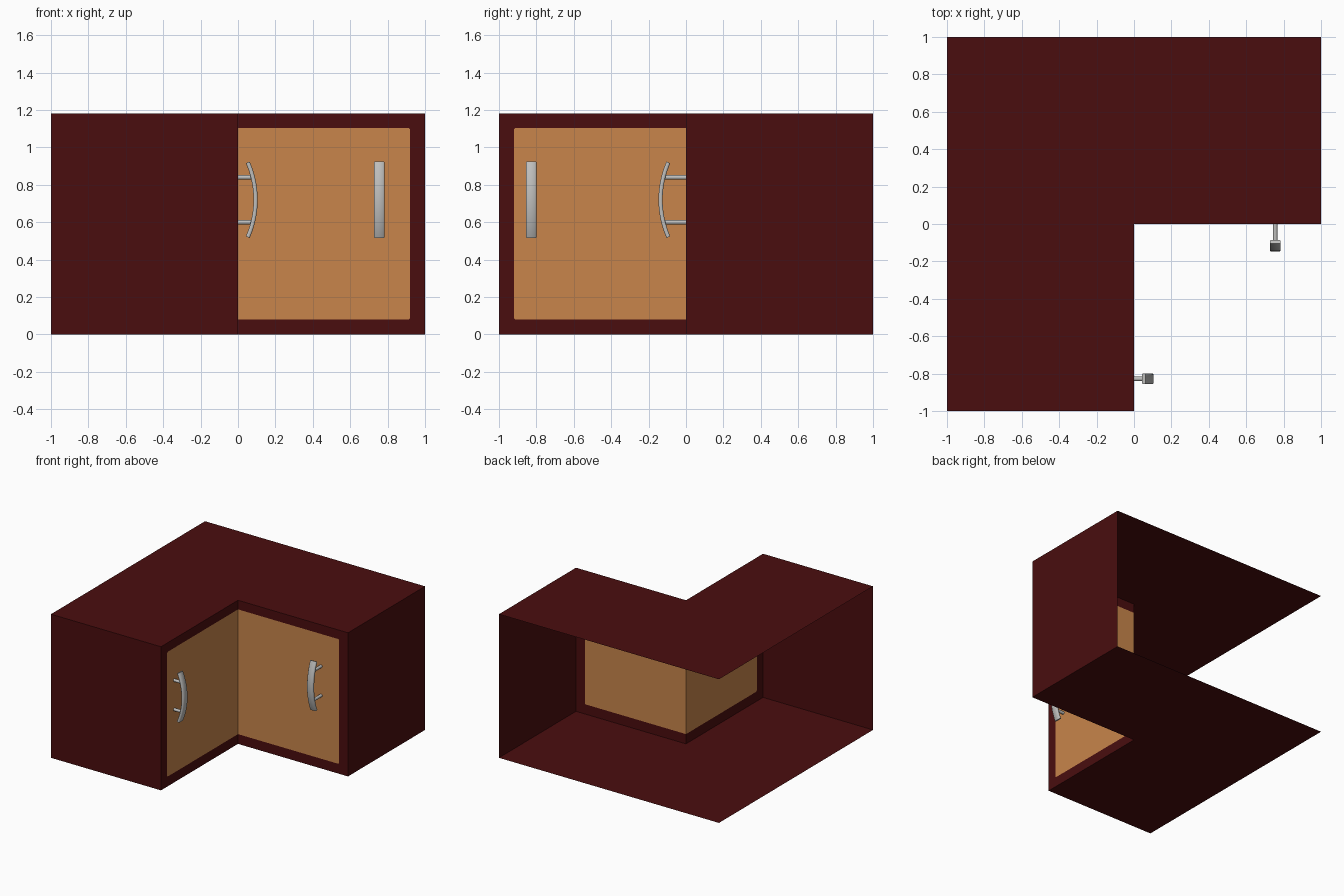
import bpy, bmesh, math
from mathutils import Matrix, Vector

if "Cube" in bpy.data.objects:
    bpy.data.objects.remove(bpy.data.objects["Cube"])

H = 1.18


def material(name, rgb):
    m = bpy.data.materials.new(name)
    m.diffuse_color = (*rgb, 1)
    m.use_nodes = True
    m.node_tree.nodes["Principled BSDF"].inputs["Base Color"].default_value = m.diffuse_color
    return m


WOOD = material("dark_red_wood", (0.068, 0.004, 0.0045))
DOOR = material("orange_wood", (0.58, 0.235, 0.07))
METAL = material("brushed_metal", (0.52, 0.52, 0.51))


def finish(name, bm, mat):
    me = bpy.data.meshes.new(name)
    bm.to_mesh(me)
    bm.free()
    me.materials.append(mat)
    ob = bpy.data.objects.new(name, me)
    bpy.context.collection.objects.link(ob)
    return ob


def sheet(name, pts, mat):
    bm = bmesh.new()
    bm.faces.new([bm.verts.new(p) for p in pts])
    return finish(name, bm, mat)


# L-shaped top and floor; the two back sides stay open
ell = [(-1, -1), (0, -1), (0, 0), (1, 0), (1, 1), (-1, 1)]
sheet("top_panel", [(x, y, H) for x, y in ell], WOOD)
sheet("floor_panel", [(x, y, 0) for x, y in reversed(ell)], WOOD)

# End walls
sheet("right_end_wall", [(1, 0, 0), (1, 1, 0), (1, 1, H), (1, 0, H)], WOOD)
sheet("front_end_wall", [(-1, -1, 0), (0, -1, 0), (0, -1, H), (-1, -1, H)], WOOD)

# Door outline with small rounded outer corners, as (distance from inner corner, z)
r, x1, z0, z1 = 0.012, 0.92, 0.08, 1.105
door = [(0, z0)]
for cz, start in ((z0 + r, -90), (z1 - r, 0)):
    for i in range(5):
        a = math.radians(start + 22.5 * i)
        door.append((x1 - r + r * math.cos(a), cz + r * math.sin(a)))
door.append((0, z1))
frame = [(0, 0), (1, 0), (1, H), (0, H)] + door[::-1]

# Doors and face frames, flush in the two inner planes
for side in ("right", "left"):
    for part, outline, mat in (("door", door, DOOR), ("frame", frame, WOOD)):
        if side == "right":
            pts = [(u, 0, z) for u, z in outline]
        else:
            pts = [(0, -u, z) for u, z in reversed(outline)]
        sheet(f"{side}_{part}", pts, mat)


def handle(name, place, u, reach):
    """Curved bar on two posts; local x along the door, -y away from it."""
    # Bowed bar: rounded rectangle swept along an arc
    R, t, w, b = 0.51, 0.022, 0.056, 0.005
    zc, half = 0.72, math.asin(0.204 / 0.51)
    sec = [(-w/2 + b, 0), (w/2 - b, 0), (w/2, b), (w/2, t - b),
           (w/2 - b, t), (-w/2 + b, t), (-w/2, t - b), (-w/2, b)]
    bm = bmesh.new()
    rings = []
    n = 20
    for i in range(n + 1):
        a = -half + 2 * half * i / n
        rings.append([bm.verts.new((u + sx, R - reach - (R - d) * math.cos(a),
                                    zc + (R - d) * math.sin(a))) for sx, d in sec])
    for p, q in zip(rings, rings[1:]):
        for k in range(8):
            j = (k + 1) % 8
            bm.faces.new((p[k], p[j], q[j], q[k]))
    bm.faces.new(rings[0][::-1])
    bm.faces.new(rings[-1])
    bmesh.ops.recalc_face_normals(bm, faces=bm.faces)
    bm.transform(place)
    bar = finish(name + "_bar", bm, METAL)

    # Mounting posts
    bm = bmesh.new()
    length = reach - 0.025
    for z in (0.60, 0.84):
        m = Matrix.Translation((u, -length / 2, z)) @ Matrix.Rotation(math.pi / 2, 4, 'X')
        bmesh.ops.create_cone(bm, cap_ends=True, segments=16, radius1=0.012,
                              radius2=0.012, depth=length, matrix=m)
    bm.transform(place)
    posts = finish(name + "_posts", bm, METAL)
    for ob in (bar, posts):
        bpy.ops.object.select_all(action='DESELECT')
        ob.select_set(True)
        bpy.context.view_layer.objects.active = ob
        bpy.ops.object.shade_smooth_by_angle(angle=math.radians(50))


# Right handle faces -y; left handle is turned to face +x
handle("right_handle", Matrix.Identity(4), 0.755, 0.147)
handle("left_handle", Matrix.Rotation(math.pi / 2, 4, 'Z'), -0.828, 0.105)
